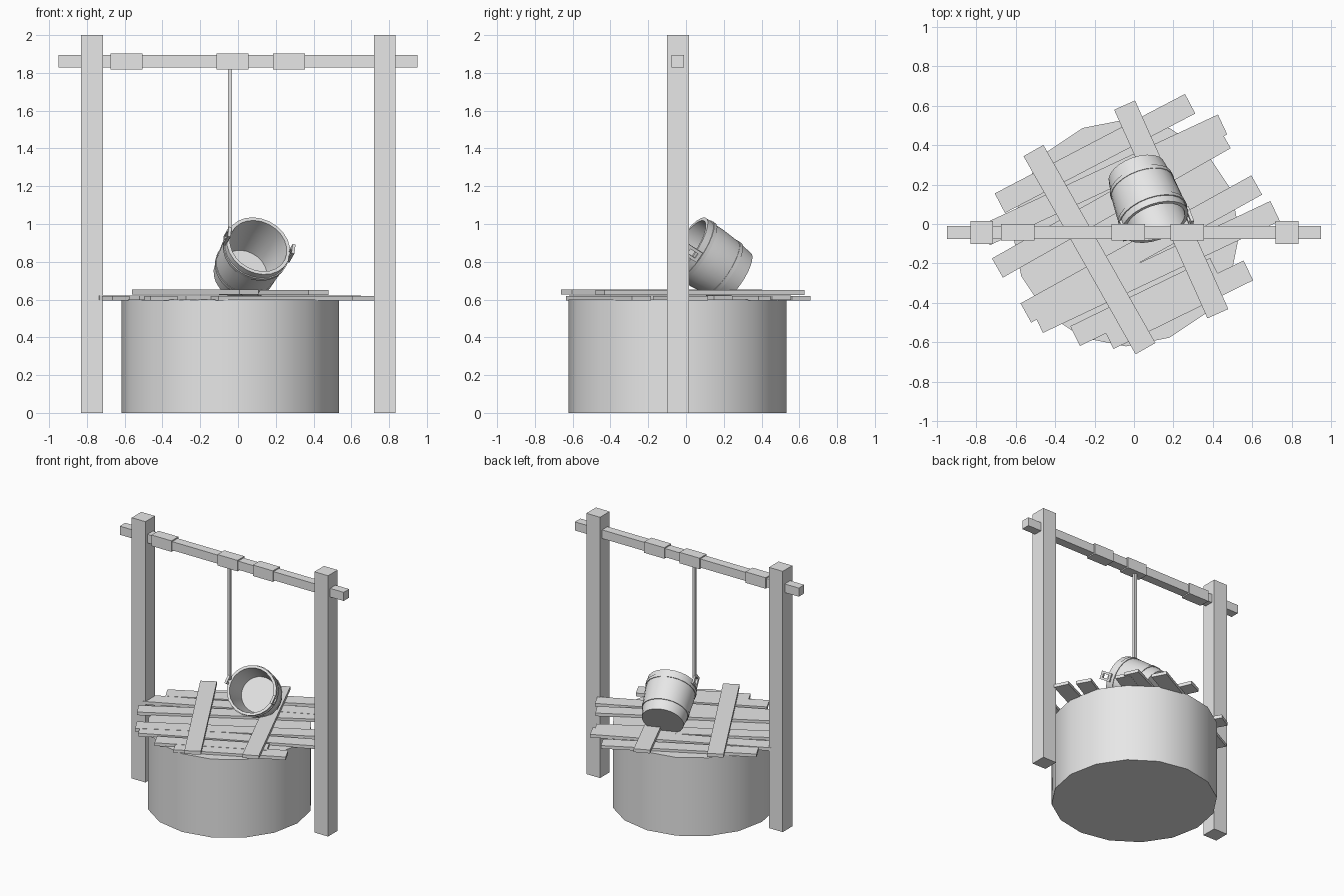
import bpy, bmesh, math
from mathutils import Vector, Matrix

if "Cube" in bpy.data.objects:
    bpy.data.objects.remove(bpy.data.objects["Cube"])

grey = bpy.data.materials.new("plain_grey")
grey.diffuse_color = (0.8, 0.8, 0.8, 1)
grey.use_nodes = True
grey.node_tree.nodes["Principled BSDF"].inputs["Base Color"].default_value = grey.diffuse_color


def finish(name, bm, matrix=Matrix(), smooth=False):
    bmesh.ops.recalc_face_normals(bm, faces=bm.faces)
    bm.transform(matrix)
    me = bpy.data.meshes.new(name)
    bm.to_mesh(me)
    bm.free()
    me.materials.append(grey)
    ob = bpy.data.objects.new(name, me)
    bpy.context.collection.objects.link(ob)
    if smooth:
        bpy.ops.object.select_all(action='DESELECT')
        ob.select_set(True)
        bpy.context.view_layer.objects.active = ob
        bpy.ops.object.shade_smooth_by_angle(angle=math.radians(30))
    return ob


def add_box(bm, center, size):
    m = Matrix.Translation(center) @ Matrix.Diagonal((*size, 1))
    bmesh.ops.create_cube(bm, size=1, matrix=m)


def box(name, center, size, angle=0):
    bm = bmesh.new()
    add_box(bm, (0, 0, 0), size)
    m = Matrix.Translation(center) @ Matrix.Rotation(math.radians(angle), 4, 'Z')
    return finish(name, bm, m)


def lathe(name, profile, sides, matrix):
    """Revolve a (radius, height) profile around local z; radius 0 closes an end."""
    bm = bmesh.new()
    verts = [bm.verts.new((r, 0, z)) for r, z in profile]
    edges = [bm.edges.new(p) for p in zip(verts, verts[1:])]
    bmesh.ops.spin(bm, geom=verts + edges, cent=(0, 0, 0), axis=(0, 0, 1),
                   angle=math.tau, steps=sides, use_duplicate=False)
    bmesh.ops.remove_doubles(bm, verts=bm.verts, dist=1e-5)
    return finish(name, bm, matrix, smooth=True)


Y = -0.043  # plane of the frame

# Frame: posts, crossbeam, collars and rope
for side, x in (("left", -0.773), ("right", 0.777)):
    box(side + "_post", (x, Y, 1.0), (0.116, 0.116, 2.0))
box("crossbeam", (0, Y, 1.861), (1.9, 0.066, 0.066))
for i, x in enumerate((-0.59, -0.03, 0.27)):
    box(f"beam_collar_{i + 1}", (x, Y, 1.861), (0.17, 0.084, 0.084))
box("rope", (-0.042, Y, 1.385), (0.021, 0.021, 0.87))

# Well wall, closed drum with sixteen sides
lathe("well_wall", [(0, 0), (0.576, 0), (0.576, 0.6), (0, 0.6)], 16,
      Matrix.Translation((-0.04, -0.045, 0)))

# Cover planks: x, y, length, angle
planks = [(-0.198, 0.358, 1.09, 27.6),
          (-0.153, 0.224, 1.33, 25.0),
          (-0.115, 0.105, 1.33, 29.6),
          (0.037, -0.127, 1.34, 29.0),
          (0.115, -0.218, 1.33, 25.3),
          (0.056, -0.396, 0.79, 26.0),
          (0.226, -0.41, 0.79, 26.2)]
for i, (x, y, length, ang) in enumerate(planks):
    z = 0.607 + 0.0015 * (i % 2)
    box(f"cover_plank_{i + 1}", (x, y, z), (length, 0.112, 0.024), ang)

# Battens laid across the cover
box("batten_left", (-0.226, -0.13, 0.639), (1.155, 0.116, 0.026), -60.5)
box("batten_right", (0.189, 0.074, 0.637), (1.16, 0.116, 0.026), -65.9)

# Tipped bucket: local z runs from base to mouth, local x points at the right lug
axis = Vector((0.30, -0.80, 0.52)).normalized()
mouth = Vector((0.108, 0.01, 0.884))
LENGTH = 0.315
ux = Vector((0.157, 0.035, -0.044))
ux = (ux - axis * ux.dot(axis)).normalized()
uy = axis.cross(ux)
place = Matrix((ux, uy, axis)).transposed().to_4x4()
place.translation = mouth - axis * LENGTH

lathe("bucket", [(0, 0), (0.150, 0), (0.166, 0.10), (0.174, 0.20), (0.177, LENGTH),
                 (0.158, LENGTH), (0.152, 0.20), (0.128, 0.06), (0, 0.06)], 24, place)
for i, (t, r) in enumerate(((0.075, 0.163), (0.255, 0.176))):
    lathe(f"bucket_band_{i + 1}",
          [(r - 0.008, t), (r + 0.004, t), (r + 0.006, t + 0.022),
           (r - 0.008, t + 0.022), (r - 0.008, t)], 24, place)

# Lugs with a slot, on both sides of the mouth
for name, s in (("right_lug", 1), ("left_lug", -1)):
    bm = bmesh.new()
    x, z = s * 0.178, LENGTH + 0.012
    for dy in (-0.022, 0.022):
        add_box(bm, (x, dy, z), (0.016, 0.016, 0.09))
    for dz in (-0.035, 0.035):
        add_box(bm, (x, 0, z + dz), (0.016, 0.03, 0.02))
    finish(name, bm, place)
